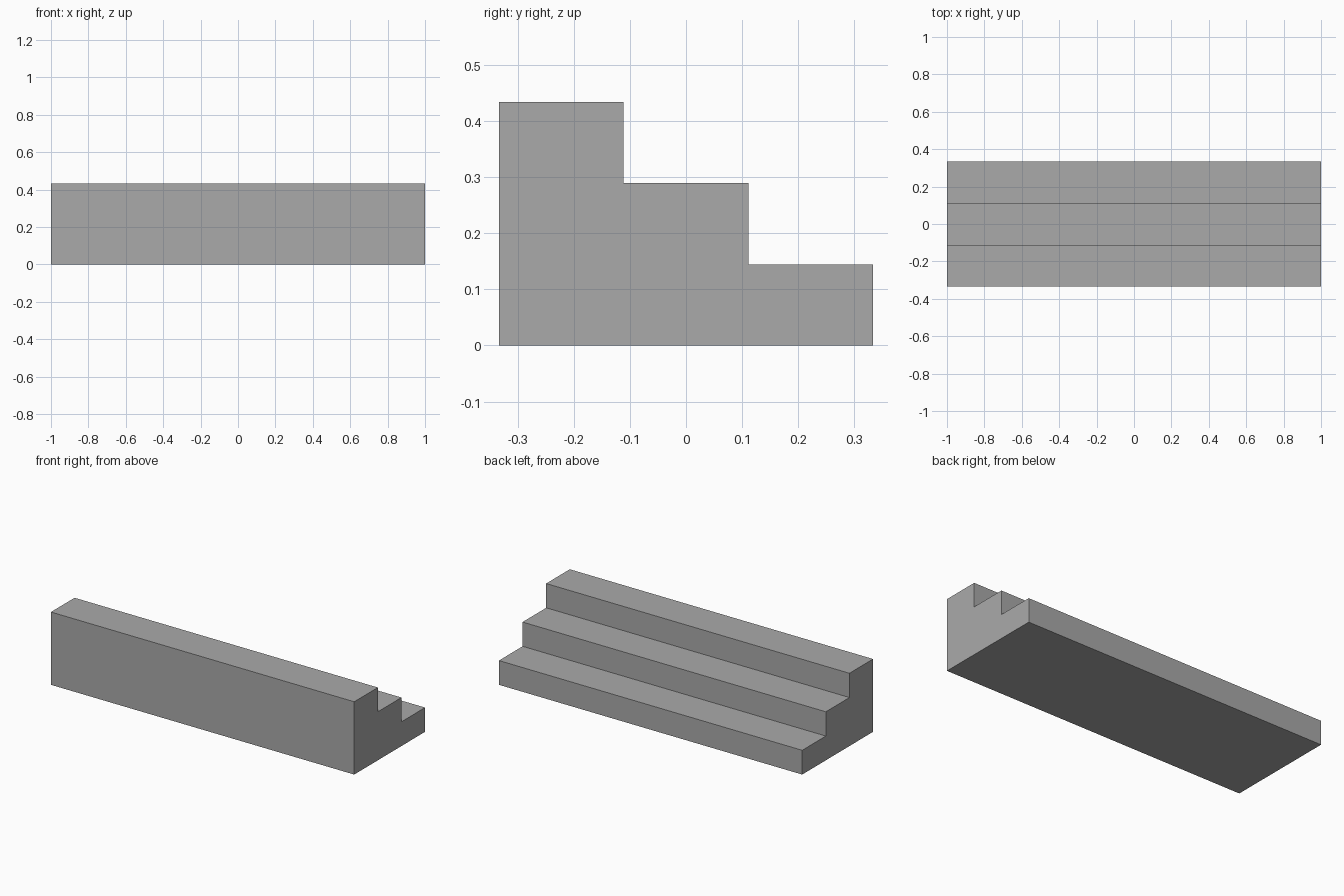
import bpy
import bmesh

if "Cube" in bpy.data.objects:
    bpy.data.objects.remove(bpy.data.objects["Cube"])

STEPS = 3
WIDTH, DEPTH, HEIGHT = 2.0, 0.667, 0.434
RUN, RISE = DEPTH / STEPS, HEIGHT / STEPS

# Stepped side profile, descending from front (-y) to back (+y)
profile = [(-DEPTH / 2, 0.0)]
for i in range(STEPS):
    z = HEIGHT - i * RISE
    y = -DEPTH / 2 + i * RUN
    profile += [(y, z), (y + RUN, z)]
profile.append((DEPTH / 2, 0.0))

# Extrude the profile across the full width
bm = bmesh.new()
side = bm.faces.new([bm.verts.new((-WIDTH / 2, y, z)) for y, z in profile])
extruded = bmesh.ops.extrude_face_region(bm, geom=[side])["geom"]
bmesh.ops.translate(bm, vec=(WIDTH, 0, 0),
                    verts=[v for v in extruded if isinstance(v, bmesh.types.BMVert)])
# Merge the doubled corner at the foot of the last step, if any
bmesh.ops.remove_doubles(bm, verts=bm.verts, dist=1e-5)
bmesh.ops.recalc_face_normals(bm, faces=bm.faces)

mesh = bpy.data.meshes.new("stair_block")
bm.to_mesh(mesh)
bm.free()

# Plain grey finish
grey = bpy.data.materials.new("grey")
grey.diffuse_color = (0.4, 0.4, 0.4, 1.0)
grey.use_nodes = True
grey.node_tree.nodes["Principled BSDF"].inputs["Base Color"].default_value = grey.diffuse_color
mesh.materials.append(grey)

stairs = bpy.data.objects.new("stair_block", mesh)
bpy.context.collection.objects.link(stairs)
